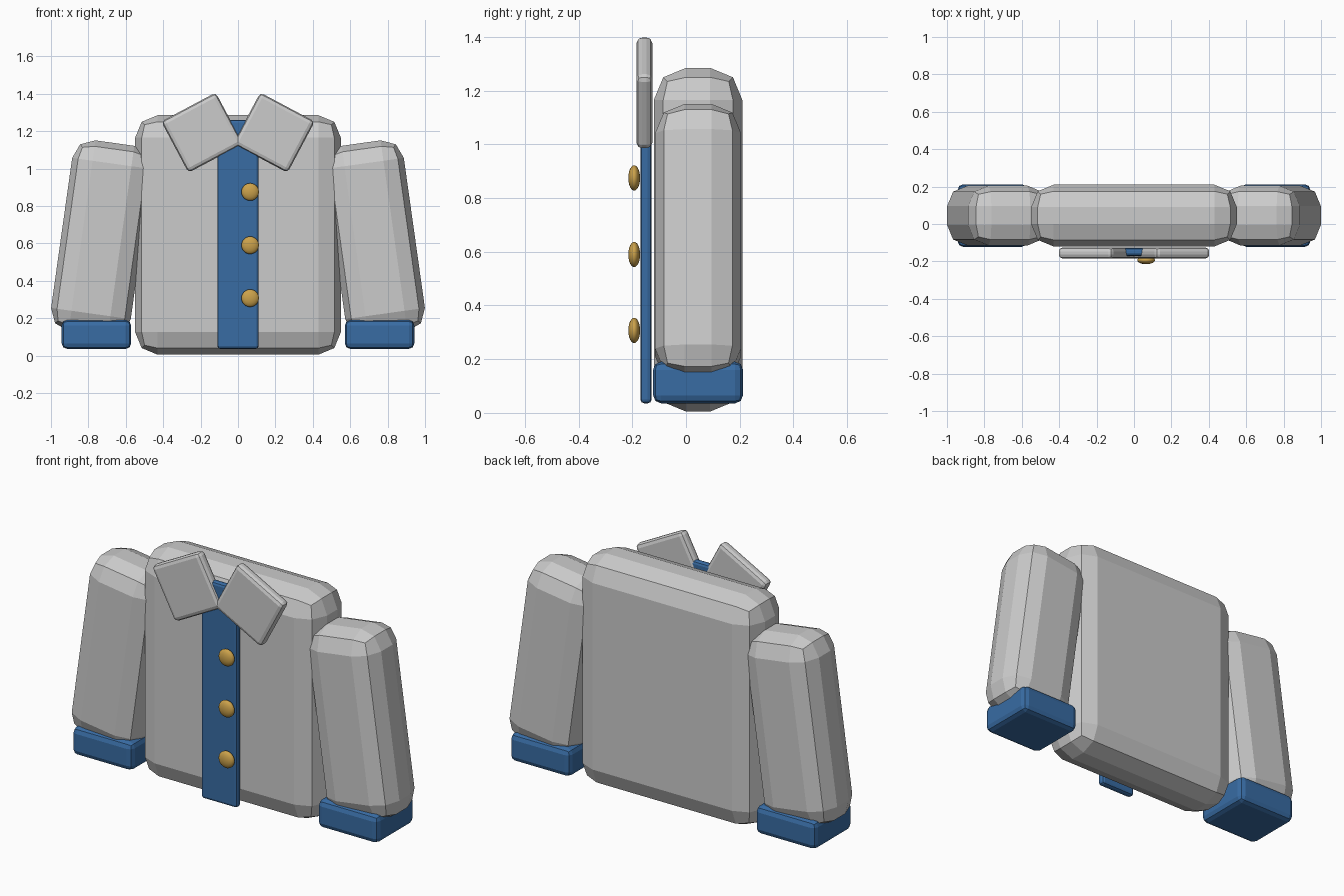
import bpy
import math

if "Cube" in bpy.data.objects:
    bpy.data.objects.remove(bpy.data.objects["Cube"])


def colour(name, rgb):
    m = bpy.data.materials.new(name)
    m.diffuse_color = (*rgb, 1)
    m.use_nodes = True
    m.node_tree.nodes["Principled BSDF"].inputs["Base Color"].default_value = m.diffuse_color
    return m


blue = colour("blue_trim", (0.04, 0.15, 0.37))
brass = colour("brass", (0.6, 0.36, 0.07))


def slab(name, centre, size, bevel, tilt=0, mat=None):
    """Box with a two-step bevel, tilted about the y axis."""
    bpy.ops.mesh.primitive_cube_add(size=1, location=centre)
    ob = bpy.context.object
    ob.name = name
    ob.scale = size
    bpy.ops.object.transform_apply(location=False, rotation=False, scale=True)
    mod = ob.modifiers.new("bevel", 'BEVEL')
    mod.width = bevel
    mod.segments = 2
    mod.limit_method = 'ANGLE'
    ob.rotation_euler.y = math.radians(tilt)
    if mat:
        ob.data.materials.append(mat)
    return ob


# Torso
slab("body", (0, 0.045, 0.645), (1.10, 0.33, 1.28), 0.12)

# Sleeves, cuffs and collar flaps, mirrored left and right
for side, s in (("left", -1), ("right", 1)):
    slab(side + "_sleeve", (s * 0.73, 0.045, 0.626), (0.43, 0.32, 1.03), 0.11, -8 * s)
    slab(side + "_cuff", (s * 0.757, 0.045, 0.113), (0.372, 0.335, 0.155), 0.03, 0, blue)
    slab(side + "_collar", (s * 0.192, -0.155, 1.192), (0.33, 0.06, 0.31), 0.022, 28 * s)

# Front placket
slab("placket", (0, -0.149, 0.648), (0.22, 0.042, 1.225), 0.015, 0, blue)

# Buttons
for i, z in enumerate((0.875, 0.59, 0.307)):
    bpy.ops.mesh.primitive_uv_sphere_add(segments=24, ring_count=12, radius=1,
                                         location=(0.065, -0.193, z))
    b = bpy.context.object
    b.name = f"button_{i + 1}"
    b.scale = (0.047, 0.022, 0.047)
    bpy.ops.object.transform_apply(location=False, rotation=False, scale=True)
    bpy.ops.object.shade_smooth()
    b.data.materials.append(brass)
